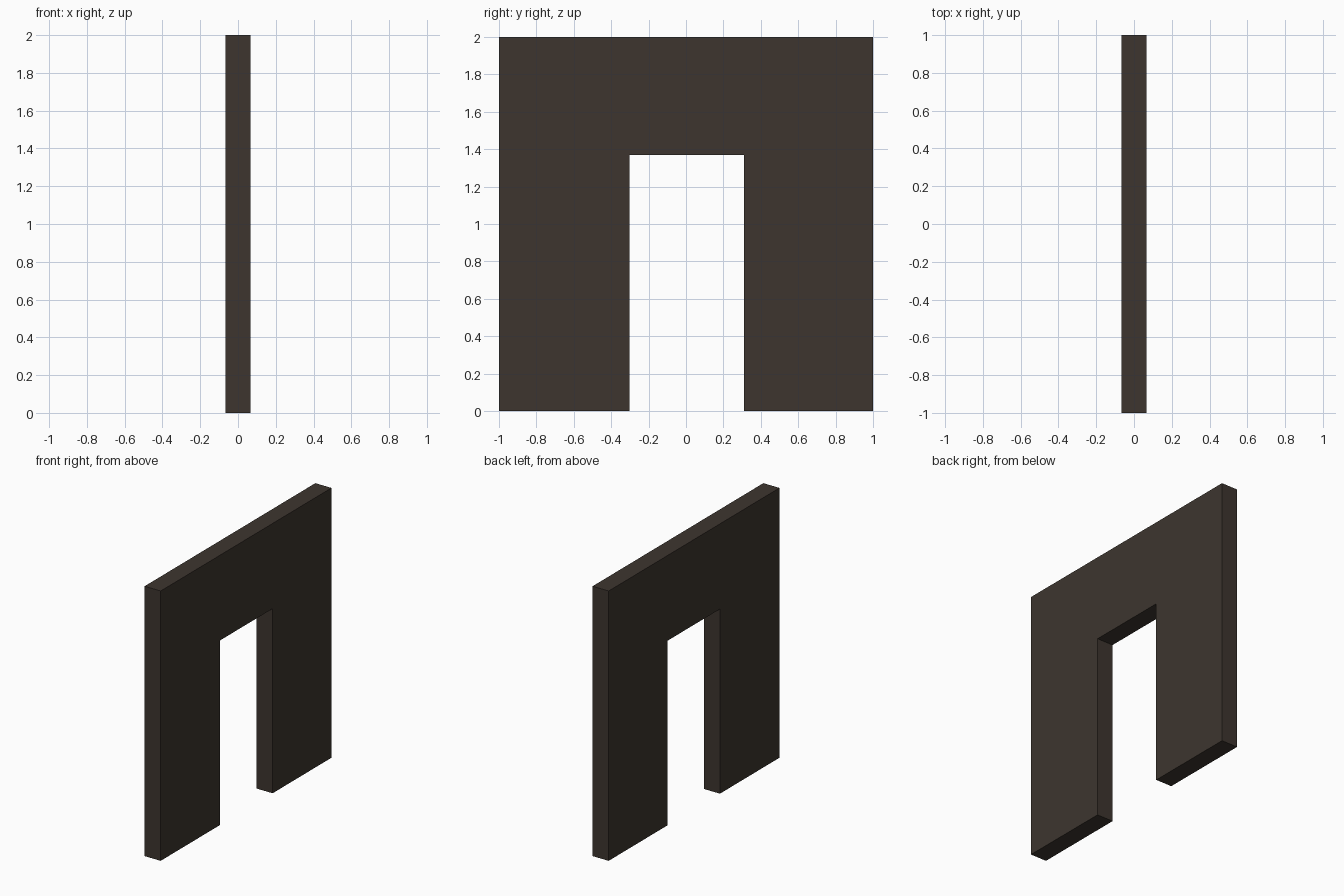
import bpy, bmesh

if "Cube" in bpy.data.objects:
    bpy.data.objects.remove(bpy.data.objects["Cube"])

# Single dark brown colour
mat = bpy.data.materials.new("dark brown")
mat.diffuse_color = (0.047, 0.036, 0.028, 1.0)
mat.use_nodes = True
mat.node_tree.nodes["Principled BSDF"].inputs["Base Color"].default_value = mat.diffuse_color

HALF_THICK = 0.066
LEFT, RIGHT, HEAD = -0.303, 0.311, 1.368   # doorway opening

# Wall outline in the y-z plane, with the doorway notch
outline = [(-1, 0), (LEFT, 0), (LEFT, HEAD), (RIGHT, HEAD),
           (RIGHT, 0), (1, 0), (1, 2), (-1, 2)]

# Extrude the outline through the wall thickness
bm = bmesh.new()
face = bm.faces.new([bm.verts.new((-HALF_THICK, y, z)) for y, z in outline])
ext = bmesh.ops.extrude_face_region(bm, geom=[face], use_keep_orig=True)
moved = [g for g in ext["geom"] if isinstance(g, bmesh.types.BMVert)]
bmesh.ops.translate(bm, verts=moved, vec=(2 * HALF_THICK, 0, 0))
bmesh.ops.recalc_face_normals(bm, faces=bm.faces)

mesh = bpy.data.meshes.new("doorway_wall")
bm.to_mesh(mesh)
bm.free()
mesh.materials.append(mat)
wall = bpy.data.objects.new("doorway_wall", mesh)
bpy.context.collection.objects.link(wall)
